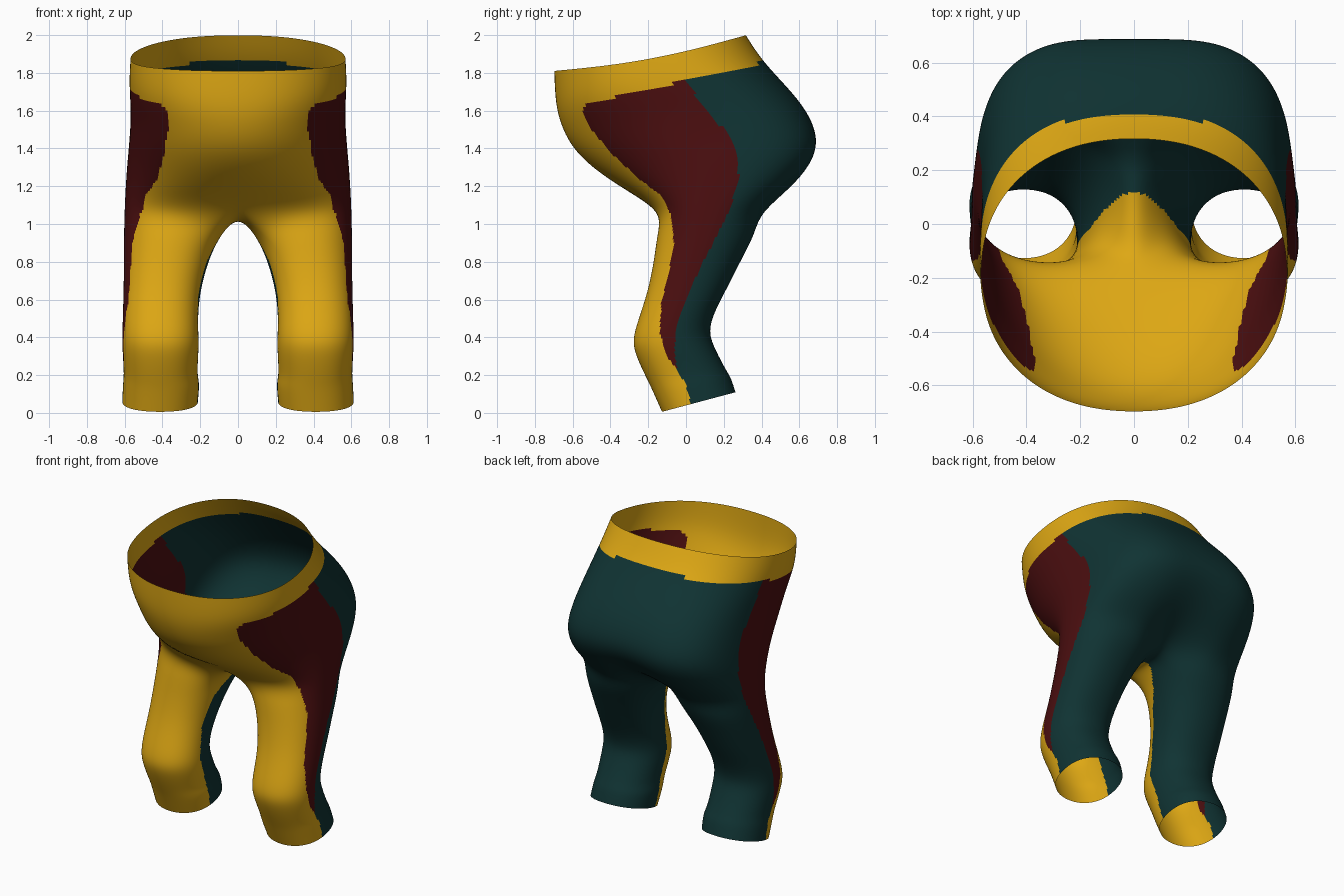
import bpy, bmesh, math

if "Cube" in bpy.data.objects:
    bpy.data.objects.remove(bpy.data.objects["Cube"])


def material(name, rgb):
    m = bpy.data.materials.new(name)
    m.diffuse_color = (*rgb, 1)
    m.use_nodes = True
    m.node_tree.nodes["Principled BSDF"].inputs["Base Color"].default_value = m.diffuse_color
    return m


def curve(points, z):
    """Piecewise-linear y for a height; points run from low z to high z."""
    if z <= points[0][0]:
        return points[0][1]
    for (z0, y0), (z1, y1) in zip(points, points[1:]):
        if z <= z1:
            return y0 + (y1 - y0) * (z - z0) / (z1 - z0)
    return points[-1][1]


def spow(v, n):
    return math.copysign(abs(v) ** (2 / n), v)


def torso_ring(bm, fy, fz, by, bz, w, nf, nb, pinch, sag):
    """Half ring from front centre round the right side to back centre."""
    ring = []
    for k in range(17):
        a = math.radians(-90 + k * 11.25)
        n = nf if k < 8 else nb
        x = 0 if k in (0, 16) else w * spow(math.cos(a), n)
        s = spow(math.sin(a), n)
        t = (s + 1) / 2
        y = fy + (by - fy) * t
        z = fz + (bz - fz) * t - sag * math.sin(math.pi * t)
        if k > 8:
            y -= pinch * math.exp(-(x / 0.16) ** 2)
        ring.append(bm.verts.new((x, y, z)))
    return ring


def leg_ring(bm, fy, fz, by, bz, xi, xo):
    """Full ring of 20 points; point 8 is the outer side."""
    ring = []
    for k in range(20):
        a = math.radians((k - 8) * 18)
        t = (spow(math.sin(a), 2.2) + 1) / 2
        x = (xi + xo) / 2 + (xo - xi) / 2 * spow(math.cos(a), 2.2)
        ring.append(bm.verts.new((x, fy + (by - fy) * t, fz + (bz - fz) * t)))
    return ring


def bridge(bm, top, low, closed):
    n = len(top)
    for k in range(n if closed else n - 1):
        j = (k + 1) % n
        bm.faces.new((low[k], low[j], top[j], top[k]))


# Torso: front y z, back y z, half width, front / back squareness, pinch, sag
TORSO = [
    (-.70, 1.81, .32, 2.00, .572, 2.2, 2.2, 0, .03),
    (-.695, 1.64, .41, 1.855, .58, 2.2, 2.4, 0, 0),
    (-.665, 1.52, .605, 1.66, .568, 2.1, 2.8, 0, 0),
    (-.605, 1.40, .695, 1.50, .576, 2.0, 3.2, 0, 0),
    (-.49, 1.29, .71, 1.36, .588, 2.0, 3.2, .02, 0),
    (-.33, 1.185, .60, 1.20, .598, 2.2, 2.8, .08, 0),
    (-.155, 1.08, .43, 1.06, .603, 3.0, 2.5, .19, 0),
]
# Leg: front y z, back y z, inner x, outer x
LEG = [
    (-.155, .95, .37, .95, .085, .607),
    (-.17, .82, .30, .82, .15, .607),
    (-.20, .66, .22, .66, .195, .608),
    (-.245, .52, .15, .53, .21, .612),
    (-.285, .40, .122, .43, .207, .615),
    (-.277, .32, .15, .35, .205, .615),
    (-.21, .18, .215, .225, .215, .605),
    (-.185, .13, .24, .19, .20, .612),
    (-.13, .005, .265, .11, .21, .615),
]

bm = bmesh.new()
rings = [torso_ring(bm, *r) for r in TORSO]
for a, b in zip(rings, rings[1:]):
    bridge(bm, a, b, False)

# Crotch seam closes the leg opening
seam = [bm.verts.new((0, y, z)) for y, z in ((.15, 1.05), (.05, 1.04), (-.06, 1.05))]
legs = [rings[-1] + seam] + [leg_ring(bm, *r) for r in LEG]
for a, b in zip(legs, legs[1:]):
    bridge(bm, a, b, True)

mesh = bpy.data.meshes.new("trousers")
bm.to_mesh(mesh)
bm.free()
trousers = bpy.data.objects.new("trousers", mesh)
bpy.context.collection.objects.link(trousers)
bpy.context.view_layer.objects.active = trousers
trousers.select_set(True)

# Mirror to the other leg, then smooth
mir = trousers.modifiers.new("mirror", 'MIRROR')
mir.use_clip = True
sub = trousers.modifiers.new("smooth", 'SUBSURF')
sub.levels = sub.render_levels = 3
for name in ("mirror", "smooth"):
    bpy.ops.object.modifier_apply(modifier=name)
mesh = trousers.data

# Cloth colours
for name, rgb in (("golden yellow", (.73, .39, .007)),
                  ("dark maroon", (.07, .0045, .005)),
                  ("dark teal", (.005, .033, .033))):
    mesh.materials.append(material(name, rgb))

# Panel borders as (z, y)
FRONT_SIDE = [(.22, -.04), (.30, -.10), (.42, -.14), (.58, -.13), (.75, -.09), (.90, -.065),
              (1.05, -.08), (1.15, -.13), (1.24, -.25), (1.38, -.40), (1.50, -.50),
              (1.59, -.55), (1.65, -.52)]
SIDE_BACK = [(.07, .02), (.15, 0), (.23, -.05), (.35, -.06), (.45, -.05), (.60, 0), (.78, .08),
             (.95, .17), (1.10, .24), (1.25, .28), (1.37, .27), (1.50, .20), (1.65, .07), (1.76, 0)]
INNER = [(0, .03), (.2, -.03), (.4, -.10), (.6, -.08), (.8, -.02), (.95, .08), (1.05, .14)]


def panel(c):
    x, y, z = abs(c.x), c.y, c.z
    if z > 1.76 + .235 * y:                     # waistband
        return 0
    if x < .34 and z < 1.14:                    # inner leg
        return 0 if y < curve(INNER, z) else 2
    if y > curve(SIDE_BACK, z):                 # back panel
        return 2
    if z > .22 and x > .355 and y > curve(FRONT_SIDE, z):  # side panel
        return 1
    return 0


for p in mesh.polygons:
    p.material_index = panel(p.center)
    p.use_smooth = True
